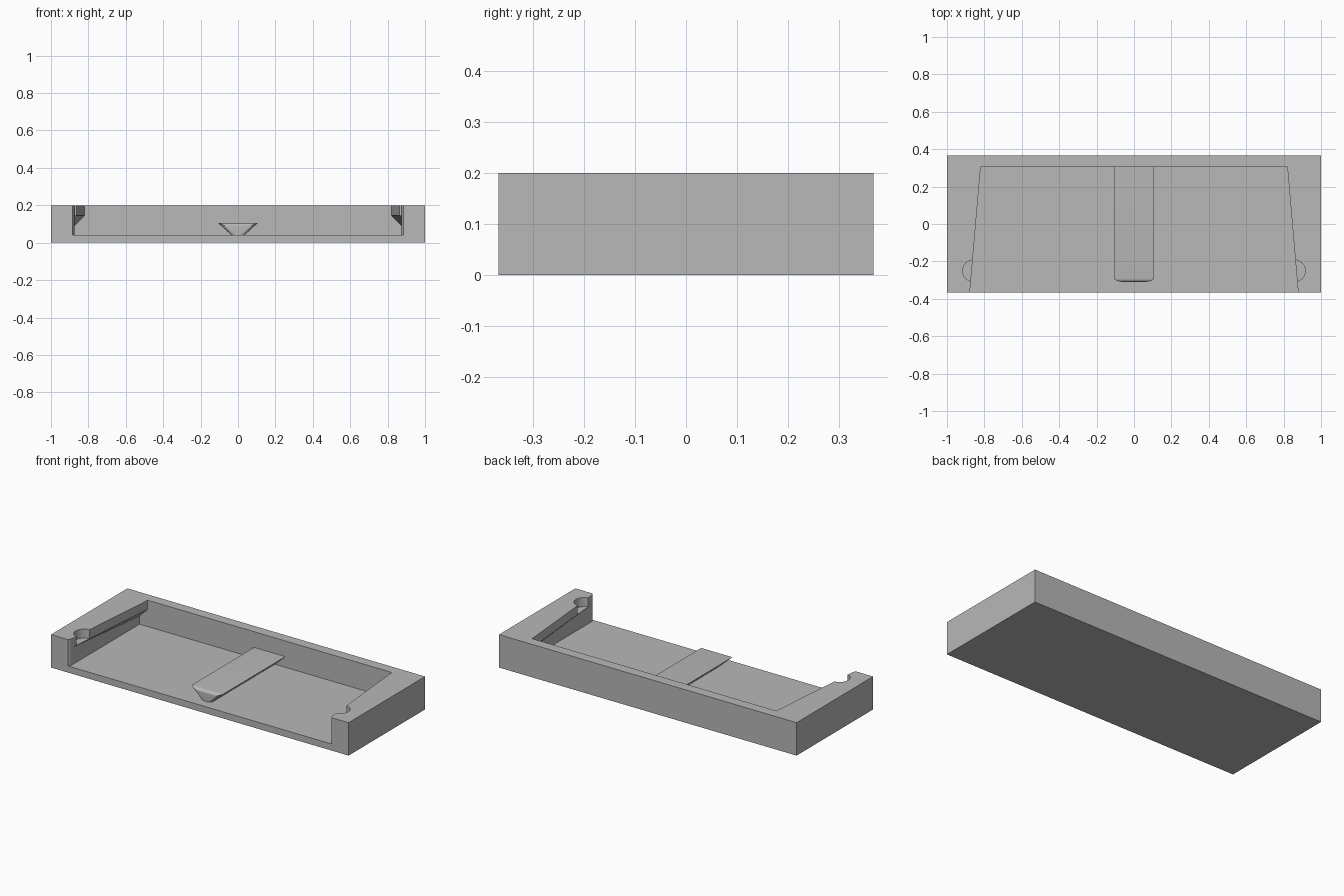
import bpy, bmesh, math

cube = bpy.data.objects.get("Cube")
if cube:
    bpy.data.objects.remove(cube, do_unlink=True)

HALF_Y = 0.367
FLOOR, LIP, TOP = 0.04, 0.145, 0.2
BACK = 0.305

grey = bpy.data.materials.new("plain grey")
grey.use_nodes = True
colour = (0.48, 0.48, 0.48, 1)
grey.diffuse_color = colour
grey.node_tree.nodes["Principled BSDF"].inputs["Base Color"].default_value = colour


def make_object(name, bm):
    bmesh.ops.recalc_face_normals(bm, faces=bm.faces[:])
    mesh = bpy.data.meshes.new(name)
    bm.to_mesh(mesh)
    bm.free()
    mesh.materials.append(grey)
    obj = bpy.data.objects.new(name, mesh)
    bpy.context.collection.objects.link(obj)
    return obj


def prism(name, outline, z0, z1):
    """Extrude a plan outline between two heights."""
    bm = bmesh.new()
    face = bm.faces.new([bm.verts.new((x, y, z0)) for x, y in outline])
    out = bmesh.ops.extrude_face_region(bm, geom=[face])
    verts = [v for v in out["geom"] if isinstance(v, bmesh.types.BMVert)]
    bmesh.ops.translate(bm, vec=(0, 0, z1 - z0), verts=verts)
    return make_object(name, bm)


def mirrored(half):
    return half + [(-x, y) for x, y in reversed(half)]


def activate(obj):
    bpy.ops.object.select_all(action="DESELECT")
    obj.select_set(True)
    bpy.context.view_layer.objects.active = obj


def cut(obj, cutter):
    cutter.hide_render = True
    activate(obj)
    mod = obj.modifiers.new("cut", "BOOLEAN")
    mod.operation = "DIFFERENCE"
    mod.solver = "EXACT"
    mod.object = cutter
    bpy.ops.object.modifier_apply(modifier=mod.name)
    bpy.data.objects.remove(cutter, do_unlink=True)


# Solid block
tray = prism("tray", mirrored([(1, -HALF_Y), (1, HALF_Y)]), 0, TOP)

# Tapered opening with flared, rounded mouth
mouth = [(0.905, -0.4), (0.886, -HALF_Y), (0.88, -0.359), (0.876, -0.349),
         (0.875, -0.338), (0.82, BACK)]
cut(tray, prism("opening_cutter", mirrored(mouth), FLOOR, 0.3))

# Straight-sided pocket beneath the wedge-shaped lips
bm = bmesh.new()
for s in (-1, 1):
    for x, y, z in [(0.875, BACK, FLOOR), (0.875, BACK, 0.09), (0.82, BACK, LIP),
                    (0.875, -0.338, FLOOR), (0.875, -0.338, LIP)]:
        bm.verts.new((s * x, y, z))
bmesh.ops.convex_hull(bm, input=bm.verts[:])
cut(tray, make_object("pocket_cutter", bm))

# Round finger notches in the lips
for s in (-1, 1):
    ring = [(s * 0.858 + 0.058 * math.cos(a), -0.25 + 0.058 * math.sin(a))
            for a in (math.tau * i / 32 for i in range(32))]
    cut(tray, prism("notch_cutter", ring, LIP, 0.3))

# Dovetail rail with a rounded front end
bm = bmesh.new()
section = [(-0.035, FLOOR), (0.035, FLOOR), (0.105, 0.105), (-0.105, 0.105)]
face = bm.faces.new([bm.verts.new((x, -0.31, z)) for x, z in section])
out = bmesh.ops.extrude_face_region(bm, geom=[face])
bmesh.ops.translate(bm, vec=(0, BACK + 0.31, 0),
                    verts=[v for v in out["geom"] if isinstance(v, bmesh.types.BMVert)])
bmesh.ops.recalc_face_normals(bm, faces=bm.faces[:])
front_edges = [e for e in bm.edges
               if all(v.co.y < 0 for v in e.verts) and max(v.co.z for v in e.verts) > 0.1]
bmesh.ops.bevel(bm, geom=front_edges, offset=0.02, segments=6, profile=0.5,
                affect="EDGES", clamp_overlap=True)
rail = make_object("dovetail_rail", bm)

for obj in (tray, rail):
    activate(obj)
    bpy.ops.object.shade_smooth_by_angle(angle=math.radians(30))
